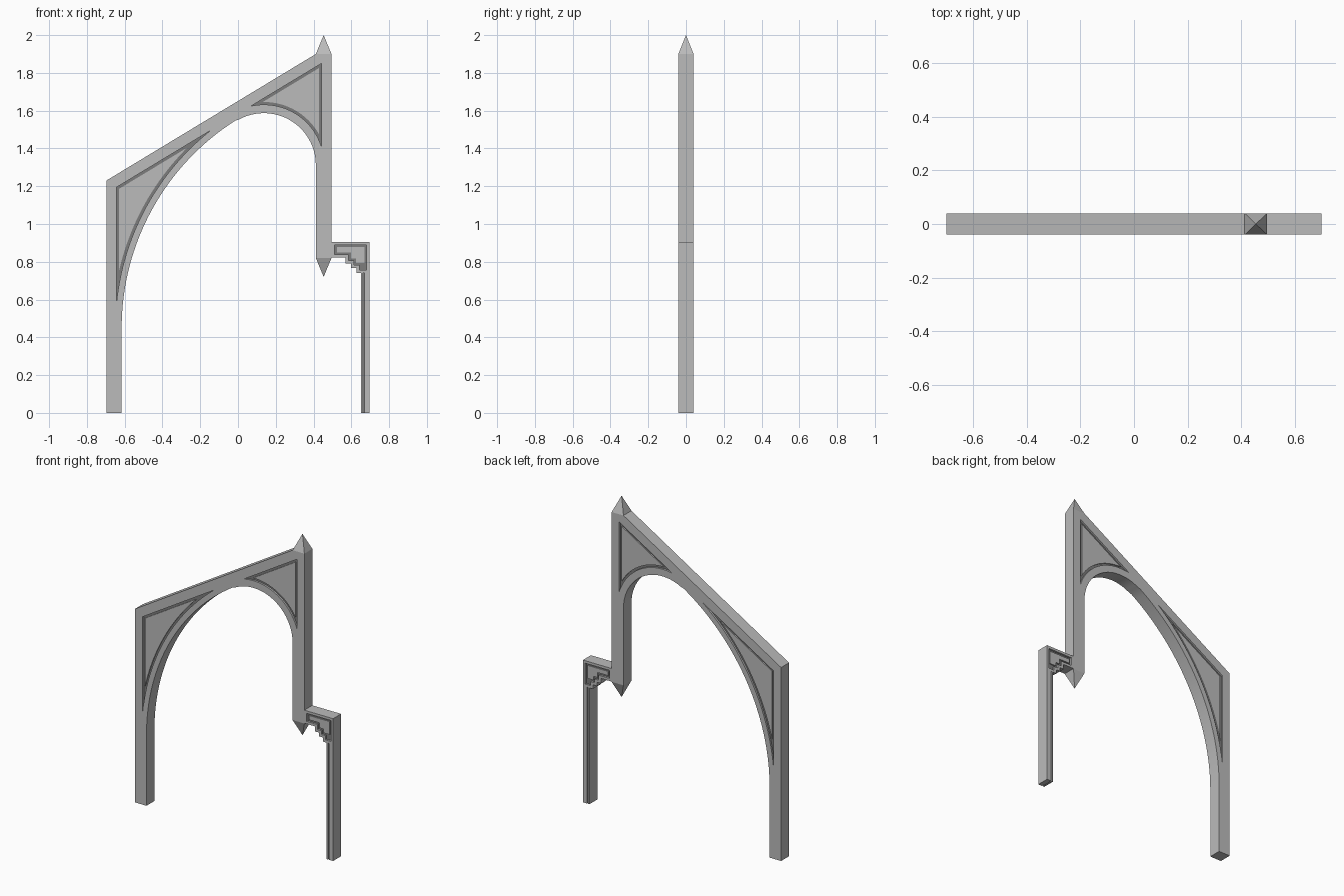
import bpy, bmesh
from math import sqrt, atan2, cos, sin, pi, radians

old = bpy.data.objects.get("Cube")
if old:
    bpy.data.objects.remove(old, do_unlink=True)


def material(name, value):
    mat = bpy.data.materials.new(name)
    mat.use_nodes = True
    colour = (value, value, value, 1)
    mat.diffuse_color = colour
    mat.node_tree.nodes["Principled BSDF"].inputs["Base Color"].default_value = colour
    return mat


STONE = material("grey stone", 0.5)
DARK = material("dark stone", 0.2)
DEPTH = 0.04          # half thickness of the whole support
SLOPE = 0.604         # pitch of the top beam
GROOVE = 0.014        # width of the carved line
LEFT, RIGHT = -0.697, 0.697
SHAFT_IN, SHAFT_OUT = 0.412, 0.495
BIG = (0.685, 0.45, 1.301)       # large arch circle: x, z, radius
SMALL = (0.137, 1.312, 0.275)    # small arch circle


def finish(name, mesh, mat):
    bm = bmesh.new()
    bm.from_mesh(mesh)
    bmesh.ops.remove_doubles(bm, verts=bm.verts, dist=0.0001)
    bmesh.ops.recalc_face_normals(bm, faces=bm.faces)
    bm.to_mesh(mesh)
    bm.free()
    mesh.materials.clear()
    mesh.materials.append(mat)
    ob = bpy.data.objects.new(name, mesh)
    bpy.context.collection.objects.link(ob)
    bpy.ops.object.select_all(action="DESELECT")
    ob.select_set(True)
    bpy.context.view_layer.objects.active = ob
    bpy.ops.object.shade_smooth_by_angle(angle=radians(25))
    return ob


def slab(name, loops, half, mat):
    """Upright plate from an outline and optional holes, in x and z."""
    curve = bpy.data.curves.new(name, "CURVE")
    curve.dimensions = "2D"
    curve.fill_mode = "BOTH"
    curve.extrude = half
    for loop in loops:
        spline = curve.splines.new("POLY")
        spline.points.add(len(loop) - 1)
        for point, (x, z) in zip(spline.points, loop):
            point.co = (x, z, 0, 1)
        spline.use_cyclic_u = True
    temp = bpy.data.objects.new(name + " outline", curve)
    bpy.context.collection.objects.link(temp)
    bpy.context.view_layer.update()
    mesh = bpy.data.meshes.new_from_object(
        temp.evaluated_get(bpy.context.evaluated_depsgraph_get()))
    bpy.data.objects.remove(temp, do_unlink=True)
    for v in mesh.vertices:
        x, z, y = v.co
        v.co = (x, -y, z)
    return finish(name, mesh, mat)


def box(name, x0, x1, z0, z1, half, mat):
    return slab(name, [[(x0, z0), (x1, z0), (x1, z1), (x0, z1)]], half, mat)


def arc(circle, a0, a1, steps):
    cx, cz, r = circle
    angles = [a0 + (a1 - a0) * i / steps for i in range(steps + 1)]
    return [(cx + r * cos(a), cz + r * sin(a)) for a in angles]


def beam_z(x):
    return 1.23 + SLOPE * (x - LEFT)


def spandrel(circle, grow, side, drop):
    """Three-sided panel between an upright, the beam and the arch."""
    cx, cz, r = circle
    r += grow
    z_side = cz + sqrt(r * r - (side - cx) ** 2)
    # where the sloping edge meets the circle, nearest the upright
    h = beam_z(cx) - drop - cz
    a, b, c = 1 + SLOPE ** 2, SLOPE * h, h * h - r * r
    root = sqrt(b * b - a * c)
    dx = min([(-b - root) / a, (-b + root) / a], key=lambda d: abs(cx + d - side))
    a0 = atan2(z_side - cz, side - cx)
    a1 = atan2(h + SLOPE * dx, dx)
    return arc((cx, cz, r), a0, a1, 28) + [(side, beam_z(side) - drop)]


def carved(name, outline, hole, inner):
    """Frame with a dark recessed line around a plain panel."""
    slab(name + "_groove", [hole], DEPTH - 0.012, DARK)
    slab(name + "_panel", [inner], DEPTH - 0.005, STONE)


# Arch body with its two panel openings
drop, extra = 0.068, GROOVE * sqrt(1 + SLOPE ** 2)
specs = [("lower_spandrel", BIG, 0.034, -0.643, 1), ("upper_spandrel", SMALL, 0.045, 0.442, -1)]
holes = []
for name, circle, grow, side, sign in specs:
    hole = spandrel(circle, grow, side, drop)
    inner = spandrel(circle, grow + GROOVE, side + sign * GROOVE, drop + extra)
    holes.append(hole)
    carved(name, None, hole, inner)

join = atan2(SMALL[1] - BIG[1], SMALL[0] - BIG[0])
foot = BIG[0] - BIG[2]
body = [(LEFT, 0), (foot, 0)]
body += arc(BIG, pi, join, 32)
body += arc(SMALL, join, 0, 28)[1:]
body += [(SHAFT_IN, 0.82), (SHAFT_OUT, 0.82), (SHAFT_OUT, 1.9),
         (SHAFT_IN, 1.9), (LEFT, 1.23)]
slab("arch_body", [body] + holes, DEPTH, STONE)

# Pointed ends of the shaft
for name, base, tip in [("top_pinnacle", 1.9, 2.0), ("bottom_pendant", 0.82, 0.72)]:
    mid, half = (SHAFT_IN + SHAFT_OUT) / 2, (SHAFT_OUT - SHAFT_IN) / 2
    ring = [(mid + sx * half, sy * DEPTH, base) for sx, sy in ((-1, -1), (1, -1), (1, 1), (-1, 1))]
    mesh = bpy.data.meshes.new(name)
    mesh.from_pydata(ring + [(mid, 0, tip)], [],
                     [(0, 1, 2, 3)] + [(i, (i + 1) % 4, 4) for i in range(4)])
    finish(name, mesh, STONE)

# Stepped bracket
STEPS = [(0.57, 0.822), (0.598, 0.79), (0.627, 0.766), (0.652, 0.74)]


def bracket(d, steps):
    points = [(SHAFT_OUT + d, 0.905 - d), (SHAFT_OUT + d, STEPS[0][1] + d)]
    for (x, z), (_, below) in zip(steps, steps[1:]):
        points += [(x + d, z + d), (x + d, below + d)]
    x, z = steps[-1]
    return points + [(RIGHT - d, z + d), (RIGHT - d, 0.905 - d)]


STEPS = [(STEPS[i][0], STEPS[i][1]) for i in range(4)]
hole = bracket(0.016, STEPS)
slab("bracket", [bracket(0, STEPS), hole], DEPTH, STONE)
carved("bracket", None, hole, bracket(0.028, STEPS[:-1]))

# Slim leg with a carved vertical line
box("leg_inner_strip", 0.652, 0.661, 0, 0.74, DEPTH, STONE)
box("leg_line", 0.661, 0.669, 0, 0.74, DEPTH - 0.012, DARK)
box("leg_outer_strip", 0.669, RIGHT, 0, 0.74, DEPTH, STONE)
